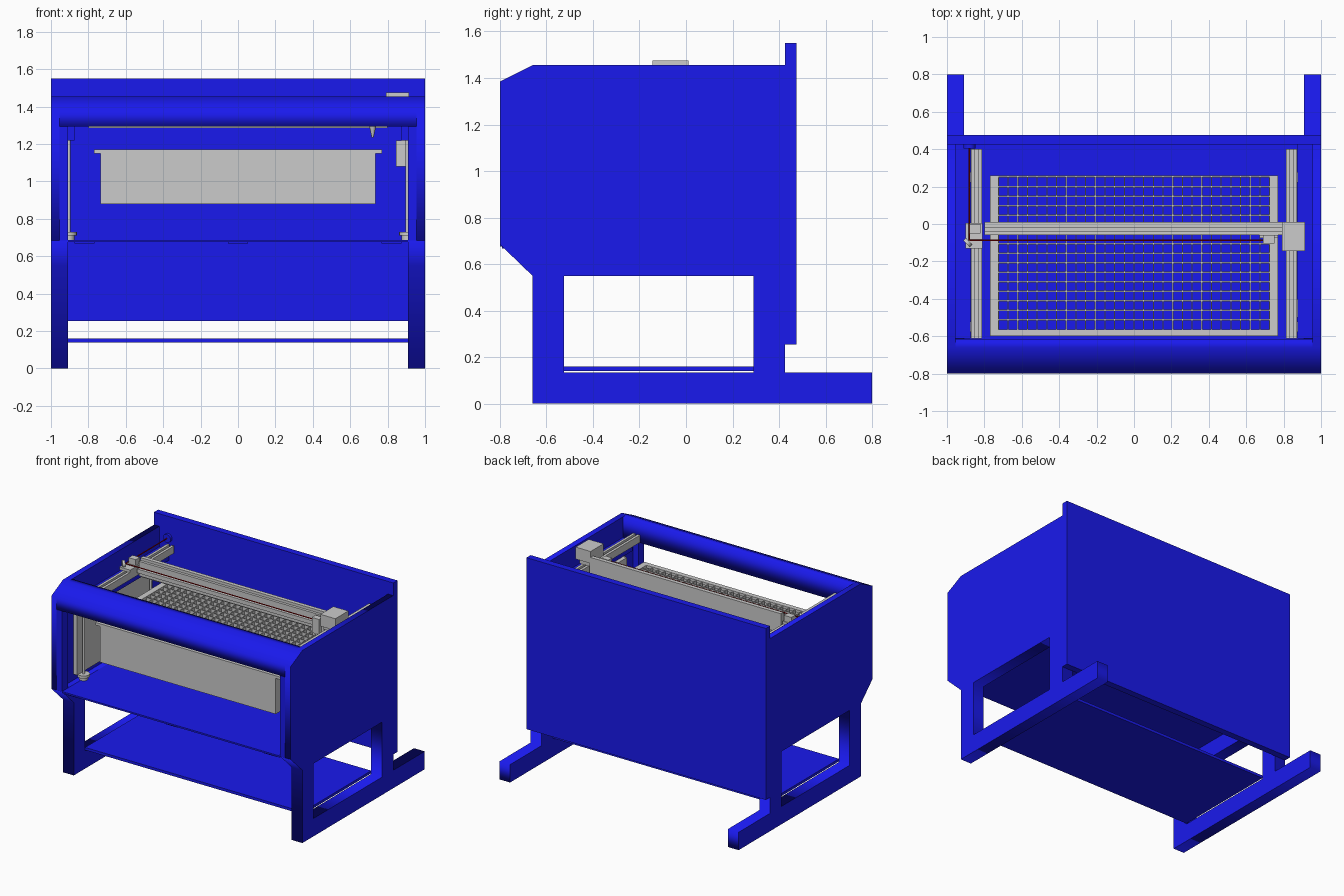
import bpy, bmesh
from math import pi
from mathutils import Matrix, Vector

if "Cube" in bpy.data.objects:
    bpy.data.objects.remove(bpy.data.objects["Cube"])


def material(name, rgb):
    m = bpy.data.materials.new(name)
    m.diffuse_color = (*rgb, 1)
    m.use_nodes = True
    m.node_tree.nodes["Principled BSDF"].inputs["Base Color"].default_value = m.diffuse_color
    return m


BLUE = material("blue_paint", (0.01, 0.01, 0.85))
RED = material("red_beam", (0.35, 0.0, 0.0))


def add(name, mesh, mat=None):
    ob = bpy.data.objects.new(name, mesh)
    bpy.context.collection.objects.link(ob)
    if mat:
        mesh.materials.append(mat)
    return ob


def boxes(name, spans, mat=None, mirror=False):
    """One object from boxes given as (x0, x1, y0, y1, z0, z1)."""
    bm = bmesh.new()
    if mirror:
        spans = spans + [(-b, -a, *rest) for a, b, *rest in spans]
    for x0, x1, y0, y1, z0, z1 in spans:
        mid = Vector((x0 + x1, y0 + y1, z0 + z1)) / 2
        size = Matrix.Diagonal((x1 - x0, y1 - y0, z1 - z0, 1))
        bmesh.ops.create_cube(bm, size=1, matrix=Matrix.Translation(mid) @ size)
    me = bpy.data.meshes.new(name)
    bm.to_mesh(me)
    bm.free()
    return add(name, me, mat)


def plate(name, loops, x0, x1, mat=None):
    """Side profile in (y, z), extruded from x0 to x1; later loops are holes."""
    cu = bpy.data.curves.new(name + "_profile", "CURVE")
    cu.dimensions = "2D"
    cu.fill_mode = "BOTH"
    cu.extrude = (x1 - x0) / 2
    for loop in loops:
        sp = cu.splines.new("POLY")
        sp.points.add(len(loop) - 1)
        for p, (y, z) in zip(sp.points, loop):
            p.co = (y, z, 0, 1)
        sp.use_cyclic_u = True
    tmp = bpy.data.objects.new(name + "_profile", cu)
    me = bpy.data.meshes.new_from_object(tmp)
    bpy.data.objects.remove(tmp)
    me.transform(Matrix.Translation(((x0 + x1) / 2, 0, 0))
                 @ Matrix.Rotation(pi / 2, 4, "Z") @ Matrix.Rotation(pi / 2, 4, "X"))
    me.name = name
    return add(name, me, mat)


def rod(name, a, b, r0, r1=None, mat=None, n=20):
    a, b = Vector(a), Vector(b)
    bm = bmesh.new()
    rot = (b - a).to_track_quat("Z", "Y").to_matrix().to_4x4()
    bmesh.ops.create_cone(bm, cap_ends=True, segments=n, radius1=r0,
                          radius2=r0 if r1 is None else r1, depth=(b - a).length,
                          matrix=Matrix.Translation((a + b) / 2) @ rot)
    for f in bm.faces:
        f.smooth = len(f.verts) == 4
    for e in bm.edges:
        e.smooth = e.calc_face_angle(0) < 0.7
    me = bpy.data.meshes.new(name)
    bm.to_mesh(me)
    bm.free()
    return add(name, me, mat)


# Side frames: thick leg section with window, thinner cabinet wall above
legs = [(-.66, 0), (.8, 0), (.8, .135), (.425, .135), (.425, .685), (-.8, .685), (-.66, .55)]
window = [(-.525, .135), (-.525, .55), (.29, .55), (.29, .135)]
wall = [(-.8, .685), (.425, .685), (.425, 1.455), (-.66, 1.455), (-.8, 1.385)]
for side, s in (("left", -1), ("right", 1)):
    plate(side + "_leg_frame", [legs, window], *sorted((s * .91, s)), BLUE)
    plate(side + "_wall", [wall], *sorted((s * .955, s)), BLUE)

# Cabinet shell
plate("front_header", [[(-.8, 1.295), (-.8, 1.385), (-.66, 1.455), (-.615, 1.455), (-.615, 1.295)]],
      -.955, .955, BLUE)
boxes("front_posts", [(.91, .955, -.8, -.73, .685, 1.295)], BLUE, True)
boxes("back_panel", [(-1, 1, .425, .475, .255, 1.55)], BLUE)
boxes("cabinet_floor", [(-.91, .91, -.8, .425, .675, .687)], BLUE)
boxes("lower_shelf", [(-.91, .91, -.525, .29, .14, .16)], BLUE)
boxes("door_tabs", [(x - .053, x + .053, -.79, -.74, .667, .675) for x in (-.82, 0, .82)], BLUE)
boxes("rail_ledges", [(.875, .955, -.612, .425, 1.22, 1.30)], BLUE, True)

# Bed: rim, apron and grid
boxes("bed_rim", [(.725, .77, -.6, .26, 1.15, 1.17)], None, True)
boxes("bed_rim_ends", [(-.725, .725, -.6, -.563, 1.15, 1.17), (-.725, .725, .25, .26, 1.15, 1.17)])
boxes("bed_apron", [(-.735, .735, -.6, -.588, .88, 1.15), (-.735, .735, .248, .26, .88, 1.15),
                    (-.735, -.723, -.588, .248, .88, 1.15), (.723, .735, -.588, .248, .88, 1.15)])
t = .003
boxes("bed_grid",
      [(x - t, x + t, -.563, .25, 1.13, 1.165) for x in (-.725 + 1.45 * i / 28 for i in range(1, 28))]
      + [(-.725, .725, y - t, y + t, 1.13, 1.164) for y in (-.563 + .813 * i / 16 for i in range(1, 16))])

# Bed lift: side plates, screws, pulleys and motor
boxes("lift_plates", [(.925, .955, -.6, .3, .73, 1.22)], None, True)
for sx in (-1, 1):
    for y in (-.55, .25):
        x = sx * .905
        rod("lift_screw", (x, y, .69), (x, y, 1.22), .009, n=12)
        rod("lift_pulley", (x, y, .687), (x, y, .71), .03)
        rod("lift_nut", (x, y, .71), (x, y, .73), .043)
boxes("lift_motor", [(.845, .925, -.5, -.4, 1.08, 1.22)])

# Side rails: channel with a groove along the top
boxes("side_rails", [(.813, .872, -.612, .4, 1.30, 1.335), (.813, .833, -.612, .4, 1.335, 1.355),
                     (.852, .872, -.612, .4, 1.335, 1.355)], None, True)

# Gantry beam with guide rail, carriages and motor
boxes("gantry_beam", [(-.80, .80, -.02, .01, 1.285, 1.43)])
boxes("gantry_guide", [(-.80, .80, -.04, -.02, 1.30, 1.41), (-.80, .80, -.06, -.04, 1.33, 1.36)])
boxes("left_carriage", [(-.90, -.81, -.13, .005, 1.355, 1.375), (-.88, -.82, -.05, .0, 1.375, 1.42)])
boxes("right_carriage", [(.79, .915, -.145, .01, 1.385, 1.475), (.80, .89, -.12, .0, 1.355, 1.385)])

# Laser head, nozzle and optics
boxes("laser_head", [(.69, .75, -.105, -.06, 1.295, 1.41), (.67, .77, -.075, -.06, 1.31, 1.39)])
rod("nozzle", (.72, -.082, 1.235), (.72, -.082, 1.295), .005, .018)
rod("carriage_mirror", (-.895, -.105, 1.39), (-.882, -.092, 1.39), .025)
rod("beam_port", (-.88, .405, 1.39), (-.88, .426, 1.39), .032, mat=BLUE)
rod("beam_along_side", (-.88, .41, 1.39), (-.88, -.088, 1.39), .004, mat=RED, n=8)
rod("beam_along_gantry", (-.88, -.088, 1.39), (.70, -.088, 1.39), .004, mat=RED, n=8)
